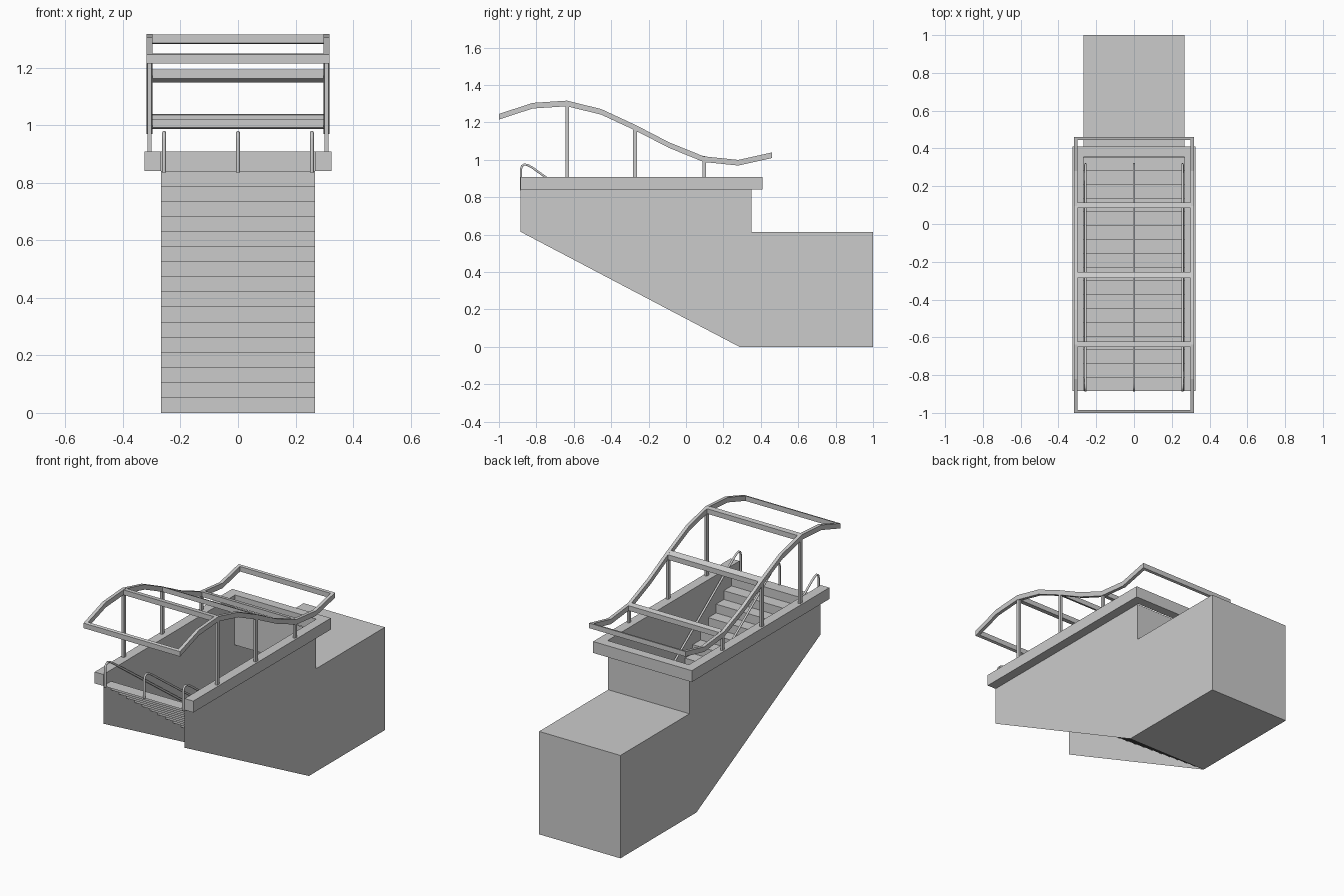
import bpy, math

if "Cube" in bpy.data.objects:
    bpy.data.objects.remove(bpy.data.objects["Cube"])

def mesh_obj(name, verts, faces):
    me = bpy.data.meshes.new(name)
    me.from_pydata(verts, [], faces)
    me.update()
    ob = bpy.data.objects.new(name, me)
    bpy.context.collection.objects.link(ob)
    return ob

def prism(name, profile, x0, x1):
    """Solid with a counter-clockwise (y, z) profile spanning x0..x1."""
    n = len(profile)
    verts = [(x, y, z) for x in (x0, x1) for y, z in profile]
    faces = [tuple(reversed(range(n))), tuple(range(n, 2 * n))]
    faces += [(i, (i + 1) % n, n + (i + 1) % n, n + i) for i in range(n)]
    return mesh_obj(name, verts, faces)

def strip(name, path, hw):
    """Open sheet following a (y, z) path, spanning -hw..hw in x."""
    verts = [(x, y, z) for y, z in path for x in (-hw, hw)]
    faces = [(2 * i, 2 * i + 1, 2 * i + 3, 2 * i + 2) for i in range(len(path) - 1)]
    return mesh_obj(name, verts, faces)

HW = 0.268                       # half width of the stairwell
Y0, Y1, TOP = -0.885, 0.285, 0.84
STEPS = 16

# Thin side walls
wall = [(Y0, 0.615), (Y1, 0), (1, 0), (1, 0.613), (0.35, 0.613), (0.35, TOP), (Y0, TOP)]
for side, s in (("left", -1), ("right", 1)):
    order = list(range(len(wall)))
    mesh_obj(side + "_wall", [(s * HW, y, z) for y, z in wall],
             [order if s > 0 else order[::-1]])

# Tunnel floor, end wall, ceiling and rear stairwell wall
strip("tunnel_shell", [(Y1, 0), (1, 0), (1, 0.613), (0.35, 0.613), (0.35, TOP)], HW)

# Stairs as a folded sheet
run, rise = (Y1 - Y0) / STEPS, TOP / STEPS
path = [(Y0, TOP)]
for i in range(STEPS):
    y, z = Y0 + (i + 1) * run, TOP - i * rise
    path += [(y, z), (y, z - rise)]
strip("stairs", path, HW)

# U-shaped curb
a, b, yb, yi = 0.325, HW, 0.41, 0.355
outline = [(-a, Y0), (-b, Y0), (-b, yi), (b, yi), (b, Y0), (a, Y0), (a, yb), (-a, yb)]
n = len(outline)
quads = [(0, 1, 2, 7), (7, 2, 3, 6), (3, 4, 5, 6)]
mesh_obj("curb", [(x, y, z) for z in (TOP, 0.908) for x, y in outline],
         quads + [tuple(i + n for i in reversed(q)) for q in quads] +
         [(i, i + n, (i + 1) % n + n, (i + 1) % n) for i in range(n)]).data.flip_normals()

# Wavy canopy frame: centre line in (y, z)
wave = [(-1, 1.23), (-0.82, 1.289), (-0.637, 1.301), (-0.453, 1.256), (-0.27, 1.171),
        (-0.09, 1.078), (0.095, 1.003), (0.28, 0.984), (0.46, 1.024)]
T = 0.015

def wave_z(y):
    for (ya, za), (yc, zc) in zip(wave, wave[1:]):
        if y <= yc:
            return za + (zc - za) * (y - ya) / (yc - ya)
    return wave[-1][1]

def wave_band(name, ys, x0, x1):
    low = [(y, wave_z(y) - T) for y in ys]
    high = [(y, wave_z(y) + T) for y in reversed(ys)]
    return prism(name, low + high, x0, x1)

for side, s in (("left", -1), ("right", 1)):
    x0, x1 = sorted((s * 0.298, s * 0.318))
    wave_band(side + "_canopy_rail", [p[0] for p in wave], x0, x1)
    for k, y in enumerate((-0.635, -0.273, 0.097)):
        p0, p1 = sorted((s * 0.301, s * 0.315))
        zt = wave_z(y)
        prism(f"{side}_post_{k}", [(y - 0.01, 0.9), (y + 0.01, 0.9),
                                   (y + 0.01, zt), (y - 0.01, zt)], p0, p1)

# Canopy cross bars
for k, (c0, c1) in enumerate(((-1, -0.985), (-0.652, -0.637, -0.622)[::2],
                              (-0.285, -0.255), (0.085, 0.115), (0.445, 0.46))):
    wave_band(f"cross_bar_{k}", [c0, c1], -0.3, 0.3)

# Three tubular handrails following the stairs
rail = [(-0.882, 0.835), (-0.882, 0.95), (-0.877, 0.967), (-0.864, 0.975), (-0.845, 0.971),
        (-0.82, 0.957), (0.27, 0.172), (0.3, 0.148), (0.312, 0.135), (0.316, 0.115), (0.316, 0)]
for name, x in (("left", -0.257), ("middle", 0), ("right", 0.257)):
    cu = bpy.data.curves.new(name + "_handrail", 'CURVE')
    cu.dimensions = '3D'
    cu.bevel_depth = 0.0065
    cu.bevel_resolution = 1
    cu.use_fill_caps = True
    sp = cu.splines.new('POLY')
    sp.points.add(len(rail) - 1)
    for p, (y, z) in zip(sp.points, rail):
        p.co = (x, y, z, 1)
    bpy.context.collection.objects.link(bpy.data.objects.new(name + "_handrail", cu))
